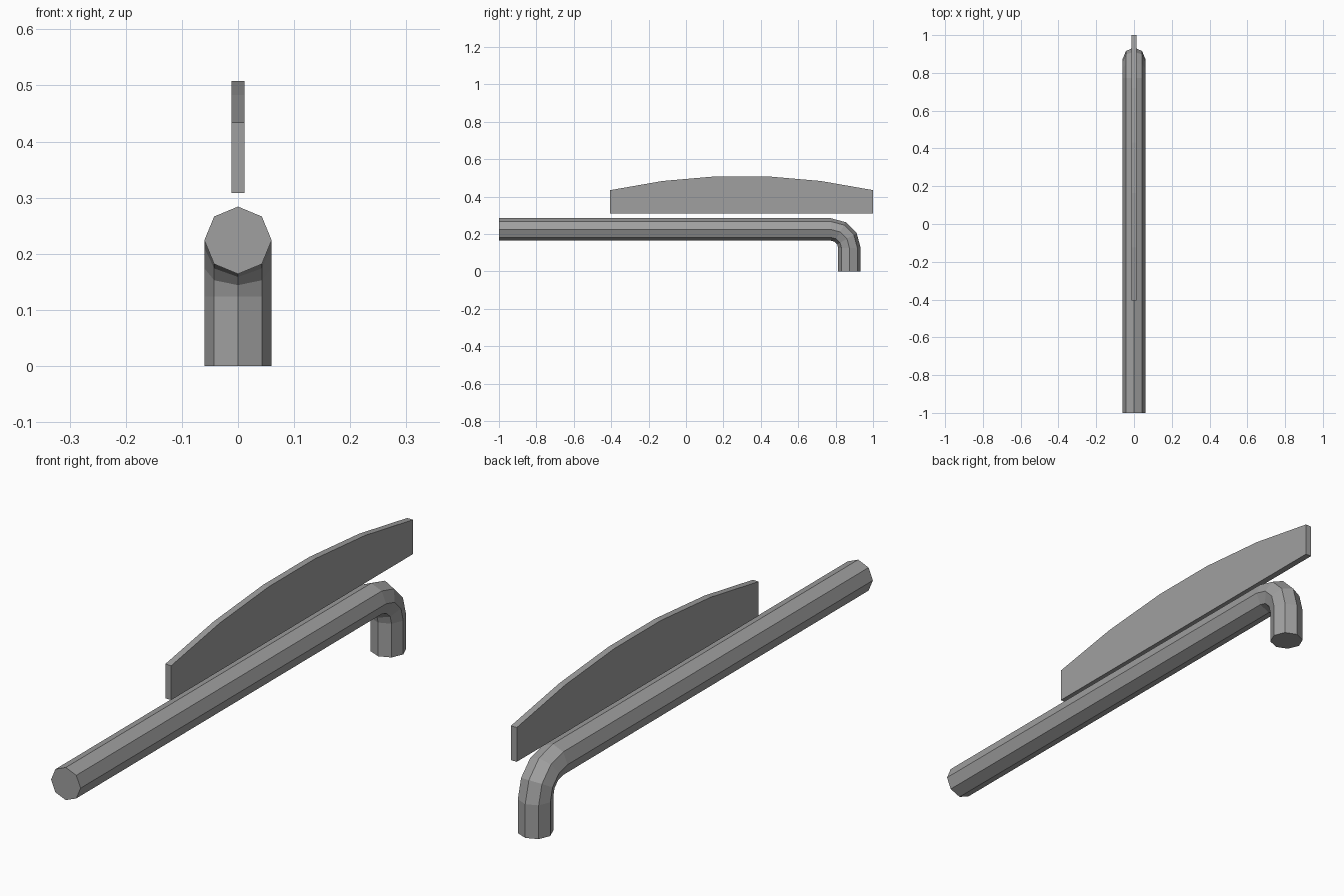
import bpy, bmesh
from math import sin, cos, pi
from mathutils import Vector

cube = bpy.data.objects.get("Cube")
if cube:
    bpy.data.objects.remove(cube, do_unlink=True)

grey = bpy.data.materials.new("plain grey")
grey.use_nodes = True
colour = (0.35, 0.35, 0.35, 1)
grey.diffuse_color = colour
grey.node_tree.nodes["Principled BSDF"].inputs["Base Color"].default_value = colour


def add_object(name, bm):
    bmesh.ops.recalc_face_normals(bm, faces=bm.faces)
    mesh = bpy.data.meshes.new(name)
    bm.to_mesh(mesh)
    bm.free()
    mesh.materials.append(grey)
    obj = bpy.data.objects.new(name, mesh)
    bpy.context.collection.objects.link(obj)
    return obj


# Bent tube: octagonal section swept along a straight run, a bend and a leg
RADIUS, BEND, SIDES, STEPS = 0.06, 0.1, 8, 3
AXIS_Z, BEND_Y = 0.224, 0.774
path = [(-1, AXIS_Z, 0)]
for i in range(STEPS + 1):
    a = i / STEPS * pi / 2
    path.append((BEND_Y + BEND * sin(a), AXIS_Z - BEND + BEND * cos(a), a))
path.append((BEND_Y + BEND, 0, pi / 2))

bm = bmesh.new()
rings = []
for y, z, a in path:
    across, out = Vector((1, 0, 0)), Vector((0, sin(a), cos(a)))
    ring = []
    for k in range(SIDES):
        t = 2 * pi * k / SIDES
        ring.append(bm.verts.new(Vector((0, y, z)) + RADIUS * (across * sin(t) + out * cos(t))))
    rings.append(ring)
for r, s in zip(rings, rings[1:]):
    for k in range(SIDES):
        n = (k + 1) % SIDES
        bm.faces.new((r[k], r[n], s[n], s[k]))
bm.faces.new(rings[0])
bm.faces.new(rings[-1])
add_object("bent_tube", bm)

# Thin plate with a faceted arched top, floating above the tube
HALF = 0.012
profile = [(-0.405, 0.308), (-0.405, 0.434), (-0.125, 0.483), (0.163, 0.508),
           (0.432, 0.508), (0.72, 0.483), (1, 0.434), (1, 0.308)]
bm = bmesh.new()
side = bm.faces.new([bm.verts.new((-HALF, y, z)) for y, z in profile])
extruded = bmesh.ops.extrude_face_region(bm, geom=[side], use_keep_orig=True)["geom"]
bmesh.ops.translate(bm, vec=(2 * HALF, 0, 0),
                    verts=[g for g in extruded if isinstance(g, bmesh.types.BMVert)])
add_object("arched_plate", bm)
